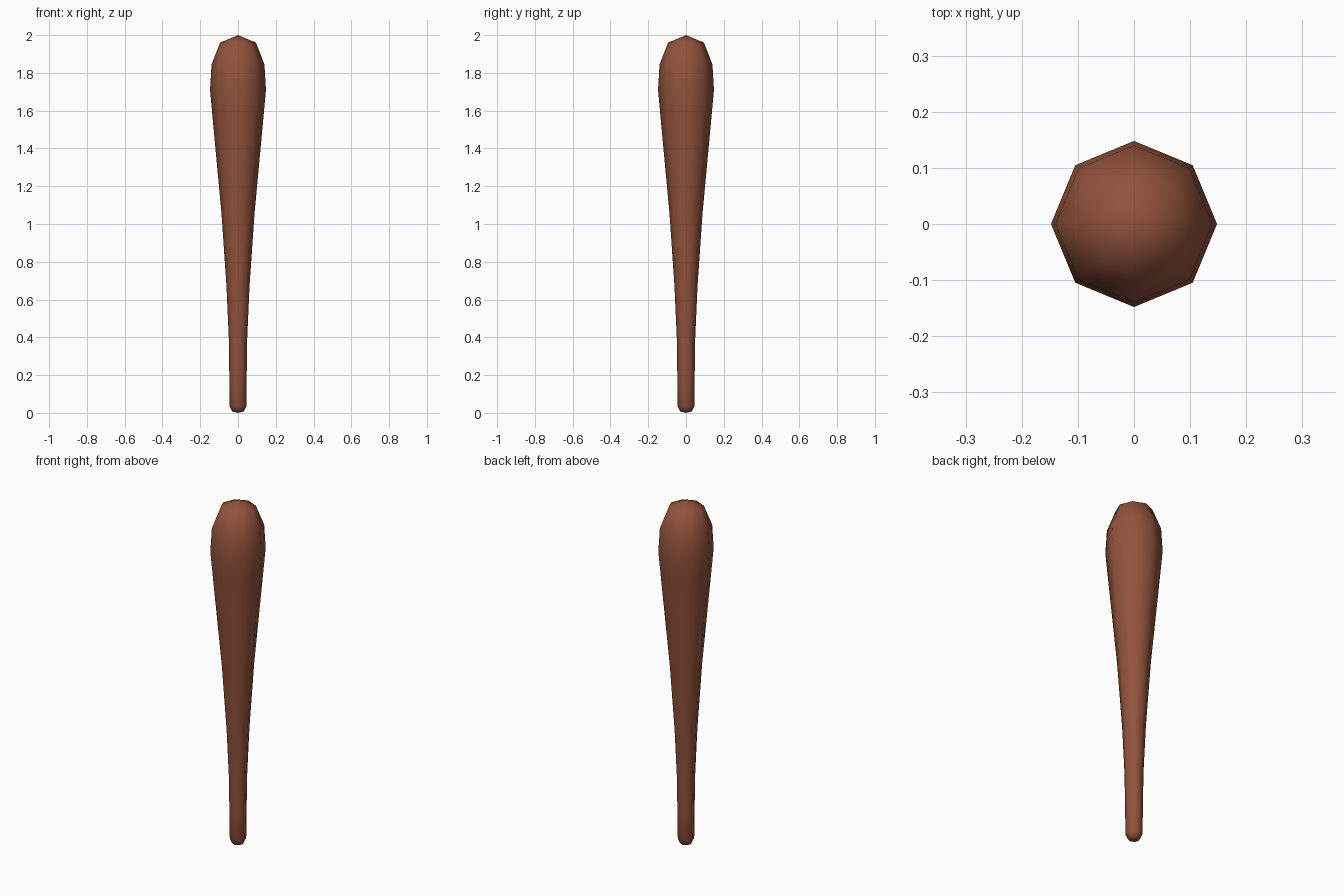
import bpy, bmesh
from math import sin, cos, pi

if "Cube" in bpy.data.objects:
    bpy.data.objects.remove(bpy.data.objects["Cube"])

SIDES = 8
# club outline as (radius, height), between the two end points
PROFILE = [(0.031, 0.008), (0.044, 0.035), (0.046, 0.2), (0.049, 0.4),
           (0.061, 0.67), (0.087, 1.05), (0.112, 1.32), (0.138, 1.6), (0.148, 1.71),
           (0.14, 1.845), (0.095, 1.96)]

# club body: eight-sided turned shape
bm = bmesh.new()
rings = []
for r, z in PROFILE:
    rings.append([bm.verts.new((r * cos(2 * pi * i / SIDES), r * sin(2 * pi * i / SIDES), z))
                  for i in range(SIDES)])
bottom = bm.verts.new((0, 0, 0))
top = bm.verts.new((0, 0, 2))
for i in range(SIDES):
    j = (i + 1) % SIDES
    for a, b in zip(rings, rings[1:]):
        bm.faces.new((a[i], a[j], b[j], b[i]))
    bm.faces.new((bottom, rings[0][j], rings[0][i]))
    bm.faces.new((top, rings[-1][i], rings[-1][j]))
for f in bm.faces:
    f.smooth = True
bmesh.ops.recalc_face_normals(bm, faces=bm.faces)

mesh = bpy.data.meshes.new("wooden_club")
bm.to_mesh(mesh)
bm.free()
club = bpy.data.objects.new("wooden_club", mesh)
bpy.context.collection.objects.link(club)

# reddish brown wood
wood = bpy.data.materials.new("wood")
wood.diffuse_color = (0.29, 0.085, 0.045, 1)
wood.use_nodes = True
wood.node_tree.nodes["Principled BSDF"].inputs["Base Color"].default_value = wood.diffuse_color
mesh.materials.append(wood)
